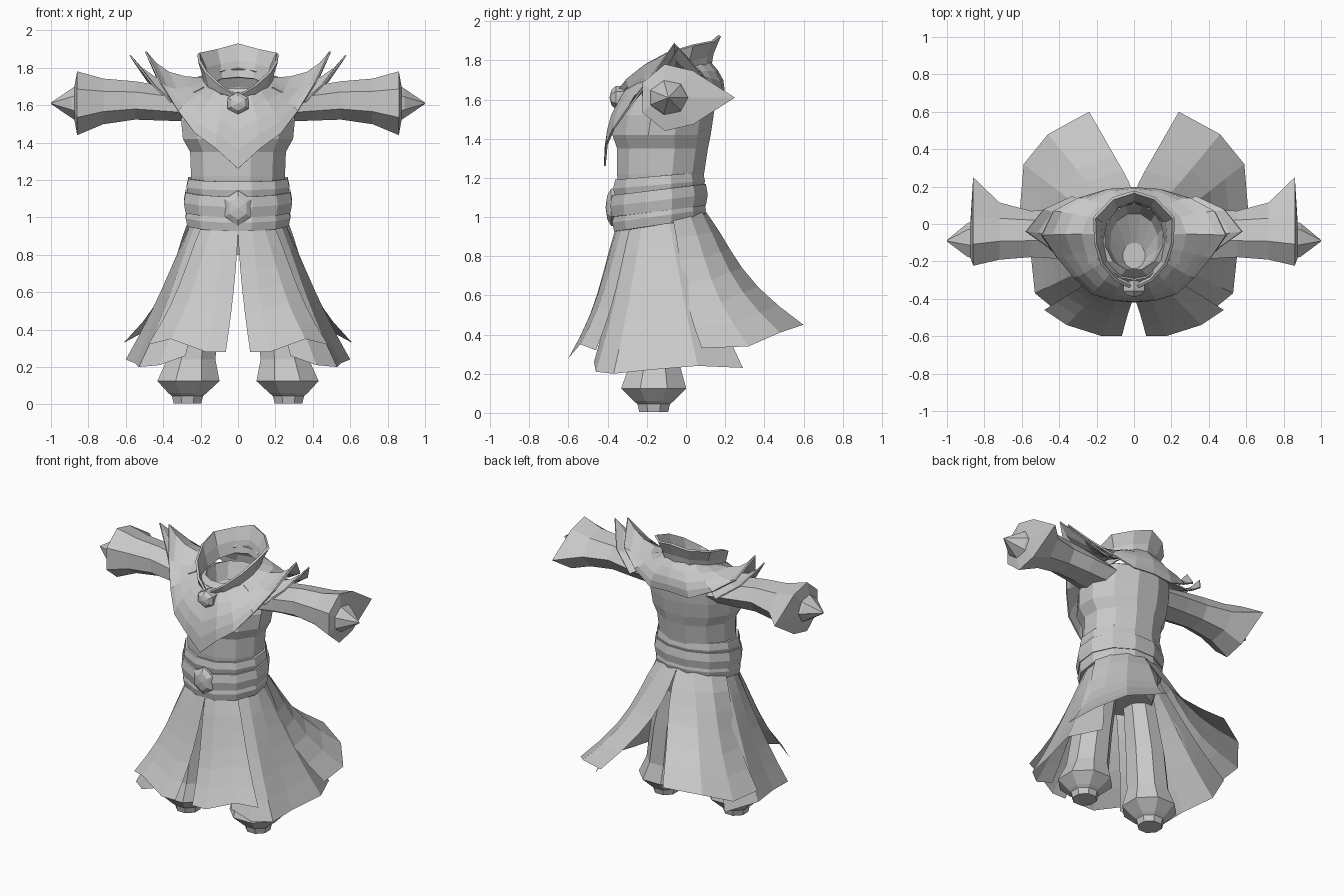
import bpy, bmesh
from math import sin, cos, pi, radians
from mathutils import Vector as V

cube = bpy.data.objects.get("Cube")
if cube:
    bpy.data.objects.remove(cube)

cloth = bpy.data.materials.new("plain_grey")
cloth.use_nodes = True
GREY = (0.58, 0.58, 0.58, 1)
cloth.diffuse_color = GREY
cloth.node_tree.nodes["Principled BSDF"].inputs["Base Color"].default_value = GREY


def grid(name, rows, closed=False, caps=False, mirror=False, thick=0):
    """Skin rows of points; closed rows make tubes, open rows make sheets."""
    bm = bmesh.new()
    vs = [[bm.verts.new(p) for p in row] for row in rows]
    n = len(rows[0])
    for a, b in zip(vs, vs[1:]):
        for i in range(n if closed else n - 1):
            j = (i + 1) % n
            bm.faces.new((a[i], a[j], b[j], b[i]))
    if caps:
        bm.faces.new(vs[0])
        bm.faces.new(vs[-1])
    bmesh.ops.recalc_face_normals(bm, faces=bm.faces)
    me = bpy.data.meshes.new(name)
    bm.to_mesh(me)
    bm.free()
    me.materials.append(cloth)
    ob = bpy.data.objects.new(name, me)
    bpy.context.collection.objects.link(ob)
    if mirror:
        m = ob.modifiers.new("mirror", "MIRROR")
        m.use_clip = True
    if thick:
        s = ob.modifiers.new("thickness", "SOLIDIFY")
        s.thickness = thick


def ring(rx, front, back, z, tilt=0, x=0, n=12):
    """Horizontal oval between two depths, tilted up toward the back."""
    c, ry = (front + back) / 2, (back - front) / 2
    out = []
    for i in range(n):
        a = 2 * pi * (i + 0.5) / n - pi / 2
        out.append(V((x + rx * cos(a), c + ry * sin(a), z + tilt * sin(a))))
    return out


def arc(count, start, end, rx, ry, cy, z, rise=0):
    """Oval arc on the left half, from front to back."""
    out = []
    for i in range(count):
        a = radians(start + (end - start) * i / (count - 1))
        out.append(V((rx * cos(a), cy + ry * sin(a), z + rise * sin(a))))
    return out


# Torso, closed by a hollow at the neck, and hips
grid("torso", [ring(*r) for r in (
    (.25, -.35, .09, 1.1), (.26, -.36, .1, 1.22), (.265, -.36, .12, 1.35),
    (.305, -.385, .135, 1.42), (.315, -.37, .15, 1.52), (.3, -.29, .16, 1.64),
    (.16, -.25, .11, 1.69), (.13, -.25, .06, 1.58), (.06, -.24, -.1, 1.5))],
    closed=True, caps=True)
grid("hips", [ring(*r) for r in (
    (.22, -.28, .04, .8), (.25, -.34, .09, .95), (.25, -.34, .09, 1.1))],
    closed=True, caps=True)

# Belt of three overlapping bands
for name, low, high, grow, tilt in (
        ("belt_lower", .96, 1.05, .02, .035),
        ("belt_middle", 1.03, 1.14, .03, .03),
        ("belt_upper", 1.12, 1.21, .015, .02)):
    rows = [ring(.26 + g, -.355 - g, .08 + g, z, tilt) for z, g in (
        (low, 0), (low, grow), ((low + high) / 2, grow + .01), (high, grow), (high, 0))]
    grid(name, rows, closed=True)


# Six-sided studs for the belt and the collar clasp
def stud(name, y, z, rx, rz, depth):
    rows = [[V((rx * s * sin(i * pi / 3), y - d, z + rz * s * cos(i * pi / 3)))
             for i in range(6)]
            for s, d in ((1, -.05), (1, depth * .3), (.65, depth * .8), (.05, depth))]
    grid(name, rows, closed=True, caps=True)


stud("belt_stud", -.37, 1.05, .08, .095, .04)
stud("collar_stud", -.345, 1.61, .065, .06, .045)

# Sleeves with flared cuffs that point backward, and pointed ends
sleeve = []
for x, y, z, ry, rz, point in (
        (.22, -.07, 1.59, .16, .08, 0), (.4, -.06, 1.61, .14, .095, 0),
        (.55, -.06, 1.625, .13, .105, 0), (.72, -.06, 1.62, .145, .125, .03),
        (.86, -.07, 1.61, .17, .175, .15), (.875, -.09, 1.61, .1, .09, 0),
        (.89, -.09, 1.61, .095, .08, 0), (1, -.09, 1.61, .004, .004, 0)):
    row = []
    for i in range(7):
        a = i * 2 * pi / 7
        row.append(V((x, y + ry * cos(a) + (point if i == 0 else 0), z + rz * sin(a))))
    sleeve.append(row)
grid("sleeve", sleeve, closed=True, caps=True, mirror=True)

# Legs with bulging boots
leg = [ring(r, y - r, y + r, z, 0, x, 8) for x, y, z, r in (
    (.27, -.165, .005, .08), (.27, -.165, .045, .09), (.27, -.165, .06, .11),
    (.265, -.165, .125, .18), (.25, -.16, .24, .14), (.22, -.15, .5, .13),
    (.14, -.13, .92, .1))]
grid("leg", leg, closed=True, caps=True, mirror=True)


# Skirt panels: sweep from the waist to a hem, the first edge held near the middle
def panel(name, start, end, top, spread, hem, slit, bulge):
    waist = arc(len(hem), start, end, .26 + spread, .225 + spread, -.13, top, .03)
    rows = []
    for k in range(7):
        t = k / 6
        row = [w.lerp(V(h), t) for w, h in zip(waist, hem)]
        for p in row:
            out = V((p.x, p.y + .13, 0)).normalized()
            p += out * bulge * sin(pi * t ** 1.4)
        row[0].x = waist[0].x + (hem[0][0] - waist[0].x) * t ** slit
        rows.append(row)
    grid(name, rows, mirror=True)


panel("front_skirt", -90, -42, .97, .005,
      ((.065, -.6, .28), (.17, -.6, .28), (.36, -.54, .35), (.48, -.46, .32)), 1.5, -.03)
panel("side_skirt", -62, 30, .97, -.005,
      ((.28, -.47, .26), (.42, -.46, .21), (.53, -.37, .2), (.55, -.18, .22),
       (.6, .06, .24), (.5, .29, .23)), 1, -.015)
panel("back_skirt", 90, 15, 1, .005,
      ((.24, .6, .45), (.46, .48, .41), (.59, .32, .34), (.61, .08, .33)), 2, -.07)


# Shoulder mantle: sheets from the neck out to a jagged hem
def mantle(name, start, end, rx, ry, z, rise, hem, thick):
    neck = arc(len(hem), start, end, rx, ry, -.09, z, rise)
    rows = []
    for k in range(5):
        t = k / 4
        row = []
        for w, h in zip(neck, hem):
            p = w.lerp(V(h), t)
            out = V((p.x, p.y + .07, 0)).normalized()
            p += out * .035 * sin(pi * t)
            p.z -= .04 * sin(pi * t) * out.x ** 4
            row.append(p)
        rows.append(row)
    if start == -90:
        for row in rows:
            row[0].x = row[-1].x = 0
    grid(name, rows, mirror=True, thick=thick)


mantle("mantle", -90, 90, .18, .21, 1.735, .065,
       ((0, -.42, 1.26), (.12, -.41, 1.37), (.23, -.375, 1.45), (.32, -.29, 1.57),
        (.41, -.18, 1.72), (.49, -.06, 1.89), (.43, .07, 1.75), (.3, .14, 1.66),
        (.15, .185, 1.59), (0, .19, 1.6)), .01)
mantle("shoulder_layer", -40, 50, .24, .17, 1.71, .02,
       ((.36, -.22, 1.62), (.45, -.13, 1.71), (.575, -.04, 1.87),
        (.48, .08, 1.73), (.33, .15, 1.62)), .008)

# Flared collar, low at the front and peaked at the back
rim = [V(p) for p in (
    (0, -.34, 1.65), (.09, -.295, 1.71), (.165, -.21, 1.78), (.2, -.1, 1.84),
    (.205, .03, 1.88), (.11, .13, 1.9), (0, .165, 1.93))]
base = arc(7, -90, 90, .165, .2, -.09, 1.69, .06)
middle = [b.lerp(r, .5) for b, r in zip(base, rim)]
for p in middle:
    p.x *= .97
    p.y -= .01
for row in (base, middle, rim):
    row[0].x = row[-1].x = 0
grid("collar", [base, middle, rim], mirror=True, thick=.015)
